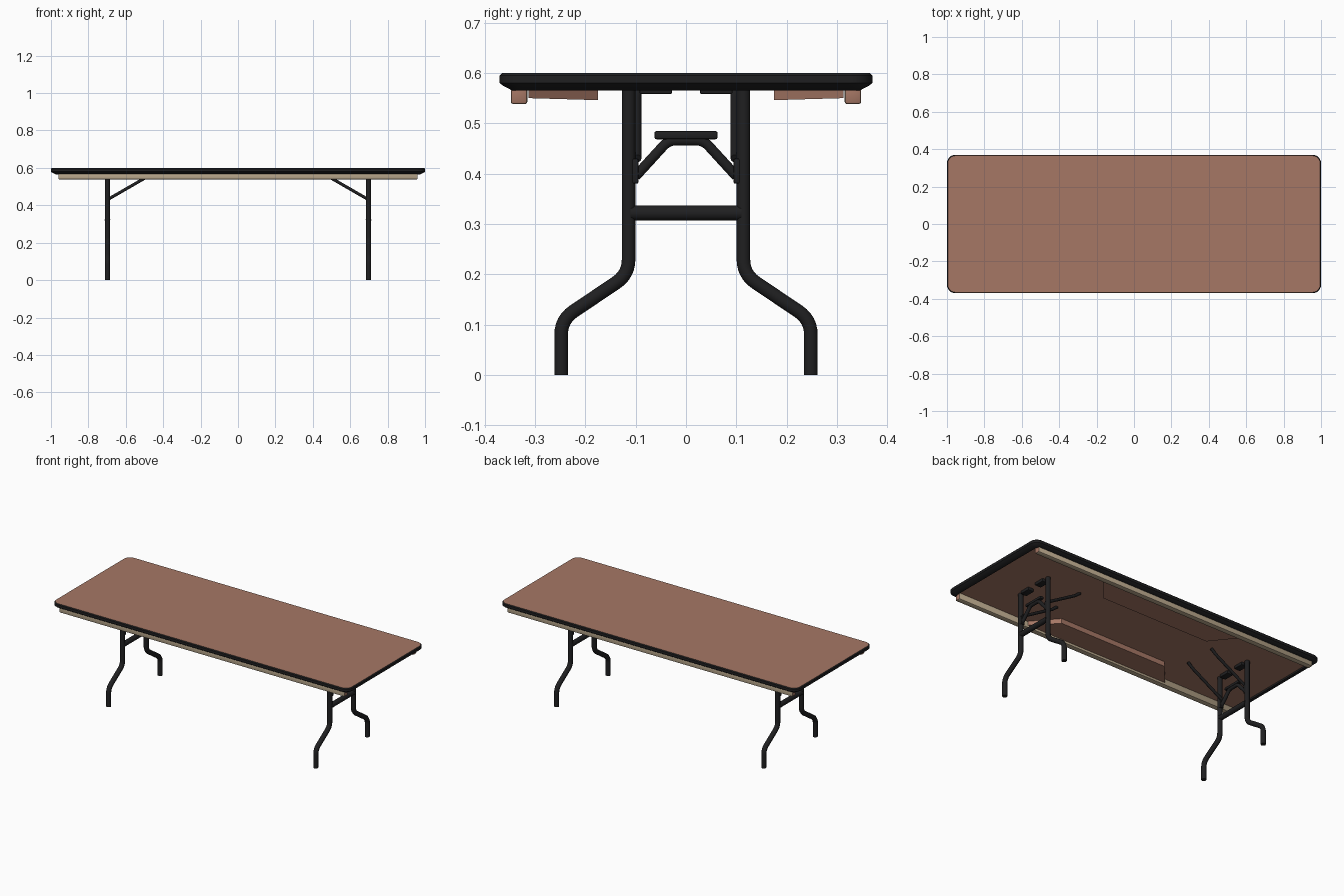
import bpy, bmesh
from math import cos, sin, pi, radians
from mathutils import Vector

cube = bpy.data.objects.get("Cube")
if cube:
    bpy.data.objects.remove(cube, do_unlink=True)


def material(name, rgb):
    m = bpy.data.materials.new(name)
    m.use_nodes = True
    m.diffuse_color = (*rgb, 1)
    m.node_tree.nodes["Principled BSDF"].inputs["Base Color"].default_value = (*rgb, 1)
    return m


BROWN = material("brown wood", (0.38, 0.185, 0.13))
BEIGE = material("beige rail", (0.50, 0.40, 0.27))
BLACK = material("black metal", (0.014, 0.014, 0.015))


def select(obj):
    bpy.ops.object.select_all(action='DESELECT')
    obj.select_set(True)
    bpy.context.view_layer.objects.active = obj


def finish(name, bm, mats):
    mesh = bpy.data.meshes.new(name)
    bm.to_mesh(mesh)
    bm.free()
    for m in mats:
        mesh.materials.append(m)
    obj = bpy.data.objects.new(name, mesh)
    bpy.context.collection.objects.link(obj)
    select(obj)
    bpy.ops.object.shade_smooth_by_angle(angle=radians(35))
    return obj


def box(name, lo, hi, mats, bevel=0.0):
    lo, hi = Vector(lo), Vector(hi)
    bm = bmesh.new()
    bmesh.ops.create_cube(bm, size=1)
    for v in bm.verts:
        v.co = (lo + hi) / 2 + v.co * (hi - lo)
    if bevel:
        bmesh.ops.bevel(bm, geom=bm.edges[:], offset=bevel, segments=2,
                        profile=0.5, affect='EDGES')
    if len(mats) > 1:   # end faces take the second colour
        bm.normal_update()
        for f in bm.faces:
            f.material_index = int(abs(f.normal.x) > 0.5)
    return finish(name, bm, mats)


def tube(name, points, radius, bend=0.0):
    """Round pipe along a path, with its inner corners rounded off."""
    pts = [Vector(p) for p in points]
    path = [pts[0]]
    for a, b, c in zip(pts, pts[1:], pts[2:]):
        p = b + (a - b).normalized() * bend
        q = b + (c - b).normalized() * bend
        for i in range(7):
            t = i / 6
            path.append(p * (1 - t) ** 2 + b * 2 * t * (1 - t) + q * t * t)
    path.append(pts[-1])
    curve = bpy.data.curves.new(name, 'CURVE')
    curve.dimensions = '3D'
    curve.bevel_depth = radius
    curve.bevel_resolution = 3
    curve.use_fill_caps = True
    spline = curve.splines.new('POLY')
    spline.points.add(len(path) - 1)
    for sp, p in zip(spline.points, path):
        sp.co = (*p, 1)
    curve.materials.append(BLACK)
    obj = bpy.data.objects.new(name, curve)
    bpy.context.collection.objects.link(obj)
    select(obj)
    bpy.ops.object.convert(target='MESH')
    bpy.ops.object.shade_smooth_by_angle(angle=radians(40))


# Tabletop: rounded rectangles stacked from the top face to the underside
def outline(bm, inset, z, steps=6):
    r = 0.045 - inset
    verts = []
    for k, (sx, sy) in enumerate([(1, 1), (-1, 1), (-1, -1), (1, -1)]):
        for i in range(steps + 1):
            a = (k + i / steps) * pi / 2
            verts.append(bm.verts.new((sx * 0.955 + r * cos(a),
                                       sy * 0.325 + r * sin(a), z)))
    return verts


bm = bmesh.new()
profile = [(0.005, 0.6), (0, 0.595), (0, 0.58), (0.006, 0.575),
           (0.025, 0.565), (0.035, 0.565), (0.035, 0.575)]
rings = [outline(bm, *p) for p in profile]
bm.faces.new(rings[0])
for upper, lower in zip(rings, rings[1:]):
    n = len(upper)
    for i in range(n):
        j = (i + 1) % n
        bm.faces.new((upper[i], lower[i], lower[j], upper[j])).material_index = 1
bm.faces.new(rings[-1][::-1])
finish("tabletop", bm, [BROWN, BLACK])

for side, sy in (("front", -1), ("back", 1)):
    # Long rail under each edge
    y0, y1 = sorted((sy * 0.315, sy * 0.348))
    box(side + "_rail", (-0.96, y0, 0.538), (0.96, y1, 0.577), [BEIGE, BROWN], 0.005)

    # Tapered stiffening panel beside the rail
    bm = bmesh.new()
    corners = [(-0.48, 0.313), (0.48, 0.313), (0.36, 0.175), (-0.36, 0.175)]
    face = bm.faces.new([bm.verts.new((x, sy * y, 0.577)) for x, y in corners])
    ext = bmesh.ops.extrude_face_region(bm, geom=[face])
    for v in ext["geom"]:
        if isinstance(v, bmesh.types.BMVert):
            v.co.z = 0.546 if abs(v.co.y) < 0.2 else 0.55
    bmesh.ops.recalc_face_normals(bm, faces=bm.faces[:])
    finish(side + "_stiffener", bm, [BROWN])

# Folding leg frame at each end
for end, sx in (("left", 1), ("right", -1)):
    x = sx * 0.698
    for side, sy in (("front", -1), ("back", 1)):
        name = f"{end}_{side}_"
        tube(name + "leg", [(x, sy * 0.114, 0.577), (x, sy * 0.114, 0.2),
                            (x, sy * 0.248, 0.11), (x, sy * 0.248, 0)], 0.0142, 0.03)
        # Sloping brace from the leg to the underside
        tube(name + "brace", [(x, sy * 0.097, 0.43), (sx * 0.49, sy * 0.097, 0.55),
                              (sx * 0.46, sy * 0.097, 0.575)], 0.0085, 0.01)
        # Hinge clamp on the leg and small mounting plate
        box(name + "clamp", (x - 0.012, sy * 0.102 - 0.008, 0.38),
            (x + 0.012, sy * 0.102 + 0.008, 0.43), [BLACK], 0.004)
        box(name + "plate", (x - 0.02, sy * 0.06 - 0.032, 0.558),
            (x + 0.02, sy * 0.06 + 0.032, 0.577), [BLACK], 0.003)
    tube(end + "_crossbar", [(x, -0.11, 0.322), (x, 0.11, 0.322)], 0.0155)
    # Arched lock between the legs with a flat grip on top
    tube(end + "_lock_arch", [(x, -0.1, 0.395), (x, -0.035, 0.466),
                              (x, 0.035, 0.466), (x, 0.1, 0.395)], 0.0105, 0.015)
    box(end + "_lock_grip", (x - 0.012, -0.063, 0.468),
        (x + 0.012, 0.063, 0.485), [BLACK], 0.005)
